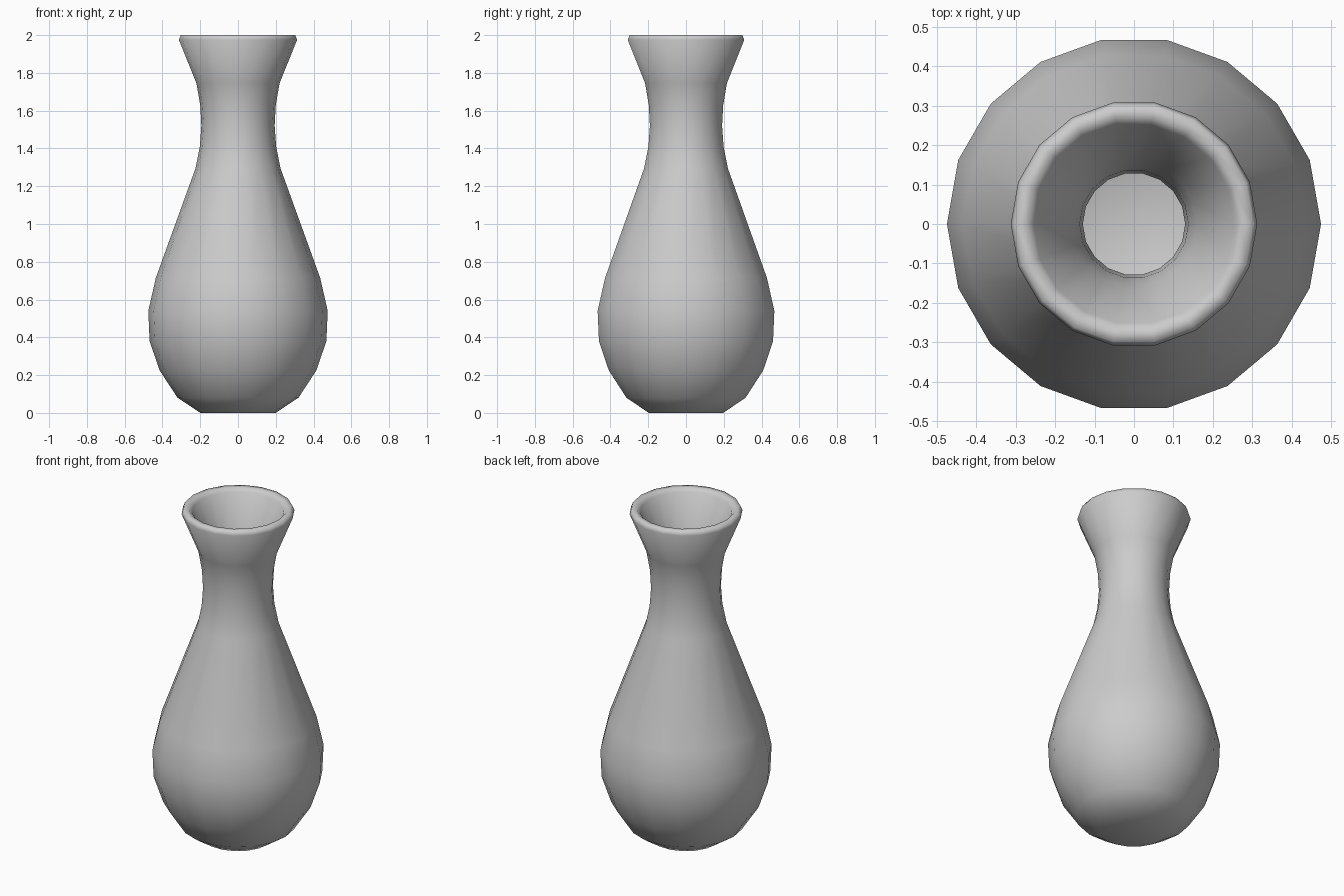
import bpy, bmesh
from math import cos, sin, tau

if "Cube" in bpy.data.objects:
    bpy.data.objects.remove(bpy.data.objects["Cube"])

SIDES = 18

# Outer wall (radius, height), base to rim
outer = [(0.2, 0), (0.32, 0.08), (0.415, 0.225), (0.468, 0.38), (0.475, 0.54),
         (0.435, 0.715), (0.225, 1.295), (0.202, 1.41), (0.194, 1.52),
         (0.2, 1.63), (0.22, 1.745), (0.313, 1.975)]
# Rounded lip
lip = [(0.303, 2.0), (0.273, 2.0), (0.255, 1.98)]
# Inner wall, down through the neck to the floor
inner = [(0.16, 1.755), (0.138, 1.64), (0.13, 1.52), (0.138, 1.4), (0.167, 1.28),
         (0.375, 0.7), (0.41, 0.53), (0.405, 0.395), (0.36, 0.26), (0.28, 0.13),
         (0.18, 0.065)]

# Revolve the profile
bm = bmesh.new()
rings = [[bm.verts.new((r * cos(tau * i / SIDES), r * sin(tau * i / SIDES), z))
          for i in range(SIDES)] for r, z in outer + lip + inner]
for a, b in zip(rings, rings[1:]):
    for i in range(SIDES):
        j = (i + 1) % SIDES
        bm.faces.new((a[i], a[j], b[j], b[i]))

# Base underside and inner floor
bm.faces.new(rings[0][::-1])
bm.faces.new(rings[-1])
for f in bm.faces:
    f.smooth = True

mesh = bpy.data.meshes.new("vase")
bm.to_mesh(mesh)
bm.free()
vase = bpy.data.objects.new("vase", mesh)
bpy.context.collection.objects.link(vase)
